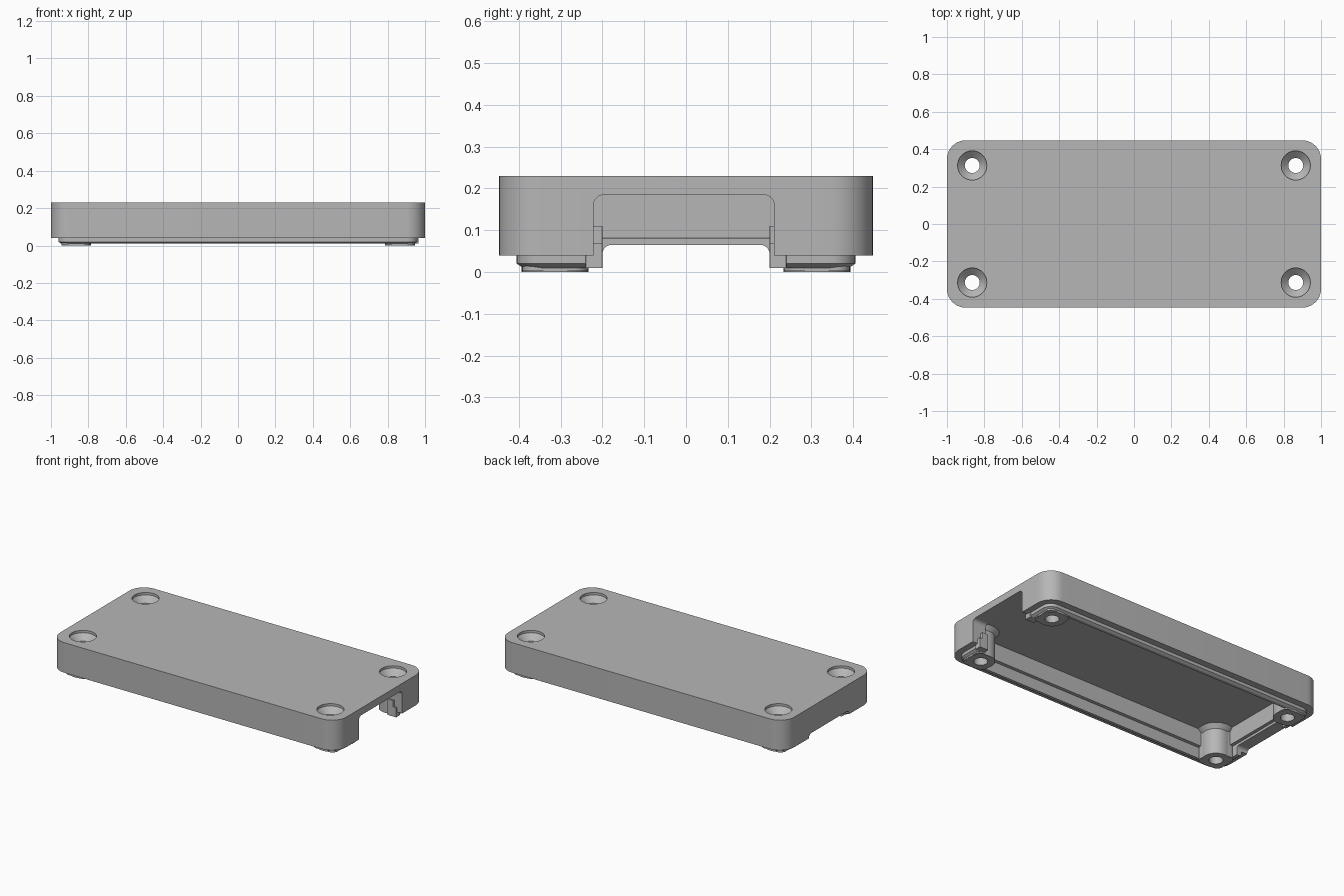
import bpy, bmesh, math

cube = bpy.data.objects.get("Cube")
if cube:
    bpy.data.objects.remove(cube, do_unlink=True)

grey = bpy.data.materials.new("enclosure grey")
grey.use_nodes = True
colour = (0.47, 0.47, 0.47, 1)
grey.diffuse_color = colour
grey.node_tree.nodes["Principled BSDF"].inputs["Base Color"].default_value = colour


def rounded_rect(hx, hy, r, seg=10):
    """Outline of a rectangle with rounded corners, centred on the origin."""
    pts = []
    for k, (sx, sy) in enumerate([(1, 1), (-1, 1), (-1, -1), (1, -1)]):
        for i in range(seg + 1):
            a = math.pi / 2 * (k + i / seg)
            pts.append((sx * (hx - r) + r * math.cos(a), sy * (hy - r) + r * math.sin(a)))
    return pts


def solid(name, rings, cutter=False):
    """Closed solid lofted through rings of 3D points."""
    bm = bmesh.new()
    loops = [[bm.verts.new(p) for p in ring] for ring in rings]
    n = len(loops[0])
    for a, b in zip(loops, loops[1:]):
        for i in range(n):
            j = (i + 1) % n
            bm.faces.new((a[i], a[j], b[j], b[i]))
    bm.faces.new(loops[0][::-1])
    bm.faces.new(loops[-1])
    bmesh.ops.recalc_face_normals(bm, faces=bm.faces)
    mesh = bpy.data.meshes.new(name)
    bm.to_mesh(mesh)
    bm.free()
    mesh.materials.append(grey)
    obj = bpy.data.objects.new(name, mesh)
    bpy.context.collection.objects.link(obj)
    obj.hide_render = cutter
    return obj


def block(name, levels, cx=0, cy=0, cutter=False):
    """Vertical rounded block; each level is (half x, half y, radius, z)."""
    return solid(name, [[(cx + x, cy + y, z) for x, y in rounded_rect(hx, hy, r)]
                        for hx, hy, r, z in levels], cutter)


def port(name, x0, x1, cy, half_width, top, r):
    """Rounded opening cut through an end wall and open at the bottom."""
    low = -0.3
    half_height = (top - low) / 2
    outline = rounded_rect(half_width, half_height, r)
    return solid(name, [[(x, cy + y, low + half_height + z) for y, z in outline]
                        for x in (x0, x1)], True)


def combine(target, tool, operation):
    """Apply a boolean and remove the tool."""
    mod = target.modifiers.new("combine", "BOOLEAN")
    mod.operation = operation
    mod.solver = "EXACT"
    mod.object = tool
    bpy.ops.object.select_all(action="DESELECT")
    bpy.context.view_layer.objects.active = target
    target.select_set(True)
    bpy.ops.object.modifier_apply(modifier=mod.name)
    bpy.data.objects.remove(tool, do_unlink=True)


# Outer shell with the locating lip below it
lid = block("enclosure_lid", [(1, 0.447, 0.1, 0.04), (1, 0.447, 0.1, 0.23)])
lip = block("lip", [(0.945, 0.39, 0.05, 0.01), (0.96, 0.405, 0.06, 0.02),
                    (0.96, 0.405, 0.06, 0.1)])
combine(lid, lip, "UNION")

# Hollow inside, with a shallow ledge in the walls
cavity = block("cavity", [(0.925, 0.372, 0.03, -0.1), (0.925, 0.372, 0.03, 0.08),
                          (0.905, 0.352, 0.03, 0.081), (0.905, 0.352, 0.03, 0.187)],
               cutter=True)
combine(lid, cavity, "DIFFERENCE")

# Corner bosses flare where they meet the ceiling
corners = [(sx * 0.865, sy * 0.313) for sx in (-1, 1) for sy in (-1, 1)]
for cx, cy in corners:
    boss = block("boss", [(0.08, 0.08, 0.075, 0), (0.08, 0.08, 0.075, 0.16),
                          (0.105, 0.105, 0.1, 0.19), (0.105, 0.105, 0.1, 0.205)], cx, cy)
    combine(lid, boss, "UNION")
    # Square off the boss against both neighbouring walls
    sx, sy = math.copysign(1, cx), math.copysign(1, cy)
    for dx, dy, hx, hy in ((0.035, 0, 0.045, 0.078), (0, 0.035, 0.078, 0.043)):
        web = block("web", [(hx, hy, 0.035, 0.002), (hx, hy, 0.035, 0.2)],
                    cx + sx * dx, cy + sy * dy)
        combine(lid, web, "UNION")

# Tall opening in one end, low opening in the other
combine(lid, port("tall_port", 0.86, 1.2, -0.005, 0.216, 0.185, 0.025), "DIFFERENCE")
combine(lid, port("low_port", -1.2, -0.86, 0, 0.2, 0.065, 0.022), "DIFFERENCE")

# Stepped guide tabs on both sides of the tall opening
for s in (-1, 1):
    for x, hx, top in ((0.925, 0.02, 0.11), (0.95, 0.015, 0.07)):
        tab = block("tab", [(hx, 0.02, 0.001, 0.01), (hx, 0.02, 0.001, top)], x, s * 0.22)
        combine(lid, tab, "UNION")

# Countersunk screw holes
for cx, cy in corners:
    hole = block("screw_hole", [(r, r, r * 0.999, z) for r, z in
                 ((0.04, -0.1), (0.04, 0.18), (0.078, 0.215), (0.078, 0.3))],
                 cx, cy, True)
    combine(lid, hole, "DIFFERENCE")

bpy.ops.object.select_all(action="DESELECT")
bpy.context.view_layer.objects.active = lid
lid.select_set(True)
bpy.ops.object.shade_smooth_by_angle(angle=math.radians(25))
